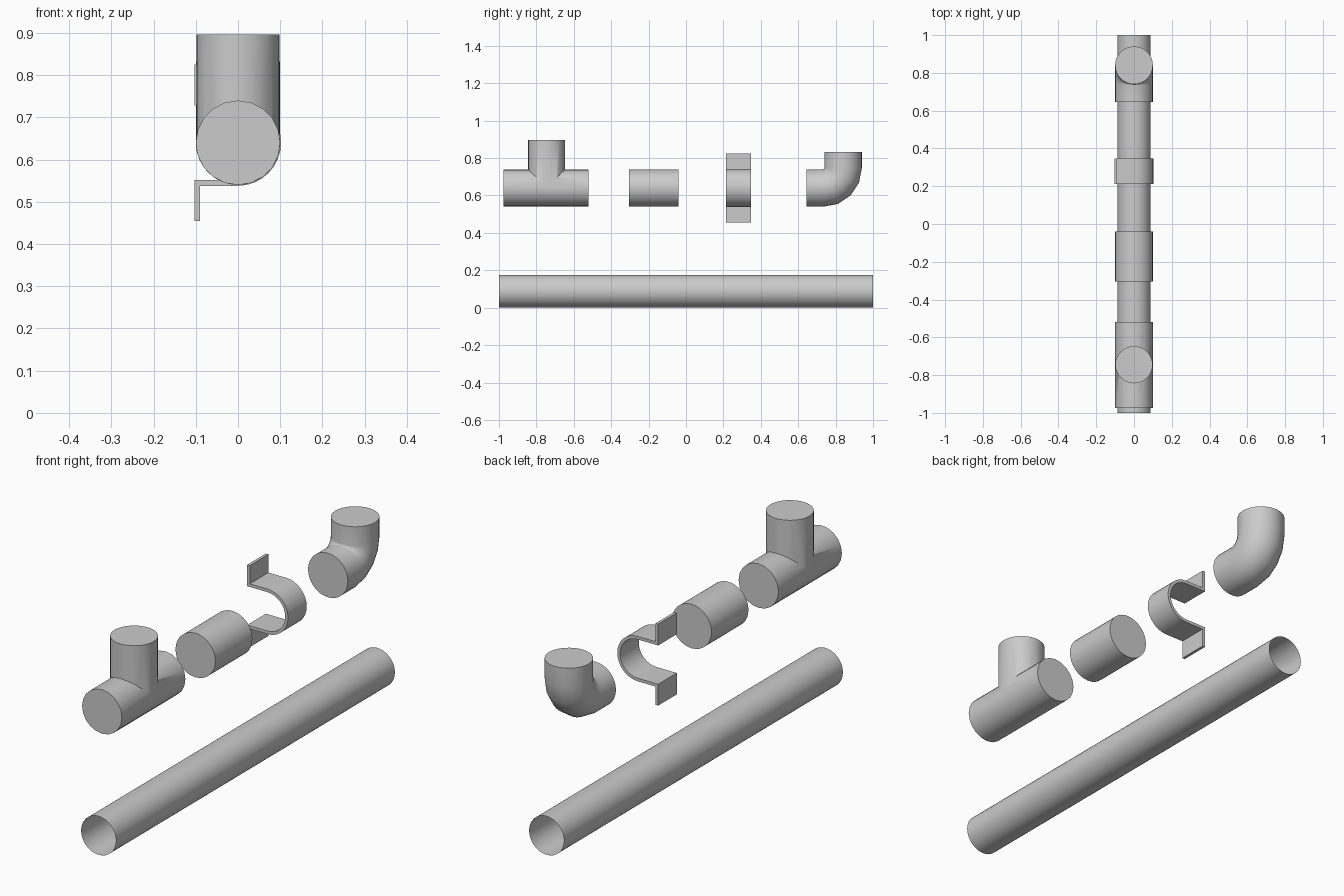
import bpy, bmesh
from math import sin, cos, pi, radians
from mathutils import Vector

if "Cube" in bpy.data.objects:
    bpy.data.objects.remove(bpy.data.objects["Cube"])

AXIS_Z = 0.64   # height of the fittings' centre line
R = 0.1         # fitting radius


def finish(name, bm, angle=40):
    bmesh.ops.recalc_face_normals(bm, faces=bm.faces)
    me = bpy.data.meshes.new(name)
    bm.to_mesh(me)
    bm.free()
    ob = bpy.data.objects.new(name, me)
    bpy.context.collection.objects.link(ob)
    smooth(ob, angle)
    return ob


def smooth(ob, angle=40):
    bpy.ops.object.select_all(action='DESELECT')
    ob.select_set(True)
    bpy.context.view_layer.objects.active = ob
    bpy.ops.object.shade_smooth_by_angle(angle=radians(angle))


def tube(name, path, r, sides, capped=True):
    """Sweep a circle along (y, z, tilt) stations lying in the x = 0 plane."""
    bm = bmesh.new()
    rings = []
    for y, z, tilt in path:
        up = Vector((0, -sin(tilt), cos(tilt)))
        rings.append([bm.verts.new(Vector((0, y, z)) + r * (
            Vector((1, 0, 0)) * cos(2 * pi * i / sides) + up * sin(2 * pi * i / sides)))
            for i in range(sides)])
    for a, b in zip(rings, rings[1:]):
        for i in range(sides):
            j = (i + 1) % sides
            bm.faces.new((a[i], a[j], b[j], b[i]))
    if capped:
        bm.faces.new(rings[0])
        bm.faces.new(rings[-1])
    return finish(name, bm)


# long open pipe
tube("pipe", [(-1, 0.0875, 0), (1, 0.0875, 0)], 0.0875, 32, capped=False)

# straight coupling
tube("coupling", [(-0.305, AXIS_Z, 0), (-0.04, AXIS_Z, 0)], R, 32)

# tee: run plus upright branch, joined
tee = tube("tee", [(-0.975, AXIS_Z, 0), (-0.52, AXIS_Z, 0)], R, 20)
branch = tube("tee_branch", [(-0.745, AXIS_Z, pi / 2), (-0.745, 0.897, pi / 2)], 0.0985, 32)
mod = tee.modifiers.new("join", 'BOOLEAN')
mod.operation = 'UNION'
mod.solver = 'EXACT'
mod.object = branch
bpy.context.view_layer.objects.active = tee
bpy.ops.object.modifier_apply(modifier=mod.name)
bpy.data.objects.remove(branch, do_unlink=True)
smooth(tee)

# elbow: straight, quarter bend, straight
bend, cy = 0.105, 0.735
path = [(0.645, AXIS_Z, 0)]
for i in range(5):
    t = i * pi / 8
    path.append((cy + bend * sin(t), AXIS_Z + bend * (1 - cos(t)), t))
path.append((cy + bend, 0.832, pi / 2))
tube("elbow", path, R, 32)


# wall clamp: half-round strap with arms and feet
def strap_side(x, r, steps=16):
    arc = [(r * sin(pi * i / steps), AXIS_Z + r * cos(pi * i / steps)) for i in range(steps + 1)]
    return [(x, 0.825), (x, AXIS_Z + r)] + arc + [(x, AXIS_Z - r), (x, 0.455)]


bm = bmesh.new()
pairs = [[bm.verts.new((x, 0.213, z)) for x, z in pts]
         for pts in (strap_side(-0.09, 0.102), strap_side(-0.103, 0.088))]
faces = [bm.faces.new((o0, o1, i1, i0)) for o0, o1, i0, i1 in
         zip(pairs[0], pairs[0][1:], pairs[1], pairs[1][1:])]
ext = bmesh.ops.extrude_face_region(bm, geom=faces, use_keep_orig=True)
bmesh.ops.translate(bm, vec=(0, 0.134, 0),
                    verts=[g for g in ext["geom"] if isinstance(g, bmesh.types.BMVert)])
finish("clamp", bm, 30)
